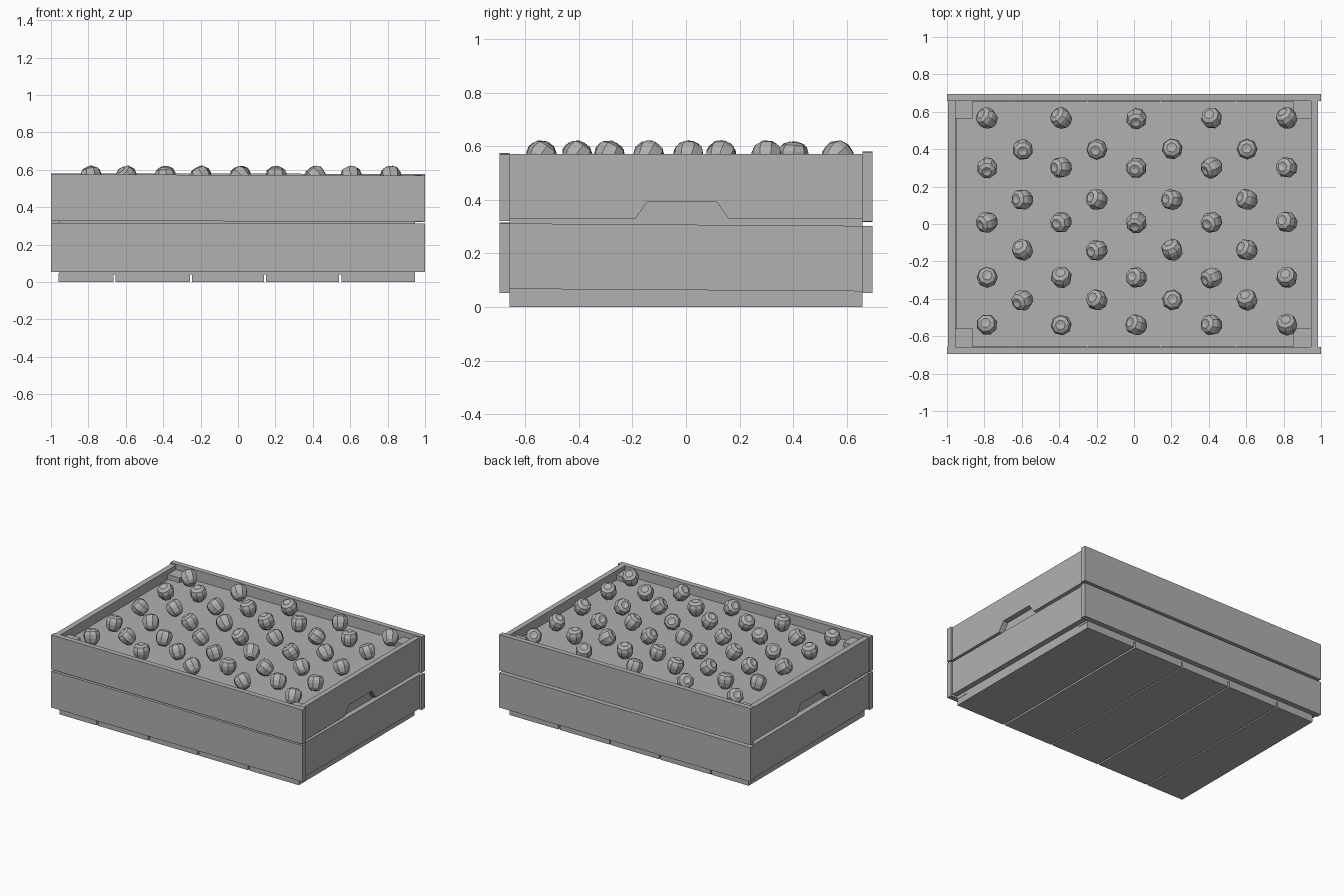
import bpy, bmesh, math, random

if "Cube" in bpy.data.objects:
    bpy.data.objects.remove(bpy.data.objects["Cube"])

random.seed(4)

# Mid grey shared by every part
grey = bpy.data.materials.new("mid_grey")
grey.diffuse_color = (.44, .44, .44, 1)
grey.use_nodes = True
grey.node_tree.nodes["Principled BSDF"].inputs["Base Color"].default_value = grey.diffuse_color


def add_object(name, bm):
    bmesh.ops.recalc_face_normals(bm, faces=bm.faces[:])
    mesh = bpy.data.meshes.new(name)
    bm.to_mesh(mesh)
    bm.free()
    mesh.materials.append(grey)
    ob = bpy.data.objects.new(name, mesh)
    bpy.context.collection.objects.link(ob)
    return ob


def board(name, profile, axis, a, b):
    """Extrude a 2D profile (u, z) along x or y between a and b."""
    bm = bmesh.new()
    place = (lambda u, z, d: (u, d, z)) if axis == 'y' else (lambda u, z, d: (d, u, z))
    ends = [[bm.verts.new(place(u, z, d)) for u, z in profile] for d in (a, b)]
    for ring in ends:
        bm.faces.new(ring)
    n = len(profile)
    for i in range(n):
        j = (i + 1) % n
        bm.faces.new((ends[0][i], ends[0][j], ends[1][j], ends[1][i]))
    return add_object(name, bm)


def strip(u0, u1, lo0, lo1, hi0, hi1):
    return [(u0, lo0), (u1, lo1), (u1, hi1), (u0, hi0)]


# Long front and back planks
board("front_lower_plank", strip(-1, 1, .053, .053, .315, .312), 'y', -.695, -.658)
board("front_upper_plank", strip(-1, 1, .327, .322, .575, .570), 'y', -.695, -.658)
board("back_lower_plank", strip(-1, 1, .053, .053, .298, .302), 'y', .658, .695)
board("back_upper_plank", strip(-1, 1, .317, .320, .580, .578), 'y', .658, .695)

# Short end planks, the upper ones with a notched hand hole
upper = [(-.658, .328), (-.19, .328), (-.145, .392), (.115, .392), (.16, .328),
         (.658, .328), (.658, .571), (-.658, .571)]
for side, a, b in (("left", -.995, -.955), ("right", .947, .985)):
    board(side + "_lower_plank", strip(-.658, .658, .068, .059, .312, .303), 'x', a, b)
    board(side + "_upper_plank", upper, 'x', a, b)

# Floor slats
for x0, x1 in ((-.96, -.665), (-.655, -.256), (-.245, .14), (.15, .54), (.554, .945)):
    board("floor_slat", strip(x0, x1, 0, 0, .045, .045), 'y', -.658, .658)

# Corner posts
for x0, x1 in ((-.955, -.86), (.85, .947)):
    for y0, y1 in ((-.658, -.56), (.565, .658)):
        board("corner_post", strip(x0, x1, .045, .045, .54, .54), 'y', y0, y1)

# Solid filling under the fruit
board("filling", strip(-.953, .945, .04, .04, .505, .505), 'y', -.656, .656)


# One faceted fruit: lathed body with a shallow dimple
def lathe(bm, profile, sides):
    rings = []
    for r, z in profile:
        if r == 0:
            rings.append([bm.verts.new((0, 0, z))] * sides)
        else:
            rings.append([bm.verts.new((r * math.cos(t), r * math.sin(t), z))
                          for t in (2 * math.pi * k / sides for k in range(sides))])
    for lo, hi in zip(rings, rings[1:]):
        for k in range(sides):
            m = (k + 1) % sides
            bm.faces.new(list(dict.fromkeys((lo[k], lo[m], hi[m], hi[k]))))


bm = bmesh.new()
lathe(bm, [(0, -.054), (.026, -.052), (.045, -.035), (.055, -.006), (.056, .016),
           (.047, .039), (.026, .051), (0, .044)], 8)
master = add_object("fruit", bm)
fruit_mesh = master.data
bpy.data.objects.remove(master)

# Two interleaved grids of fruit, each turned a little differently
spots = [(x, y) for y in (.565, .302, .01, -.287, -.54)
         for x in (-.785, -.388, .014, .416, .818)]
spots += [(x, y) for y in (.4, .13, -.14, -.407) for x in (-.595, -.197, .205, .605)]
for x, y in spots:
    ob = bpy.data.objects.new("fruit", fruit_mesh)
    ob.location = (x, y, .562)
    ob.rotation_euler = (random.uniform(-.5, .5), random.uniform(-1, 0), random.uniform(-.8, .5))
    bpy.context.collection.objects.link(ob)
